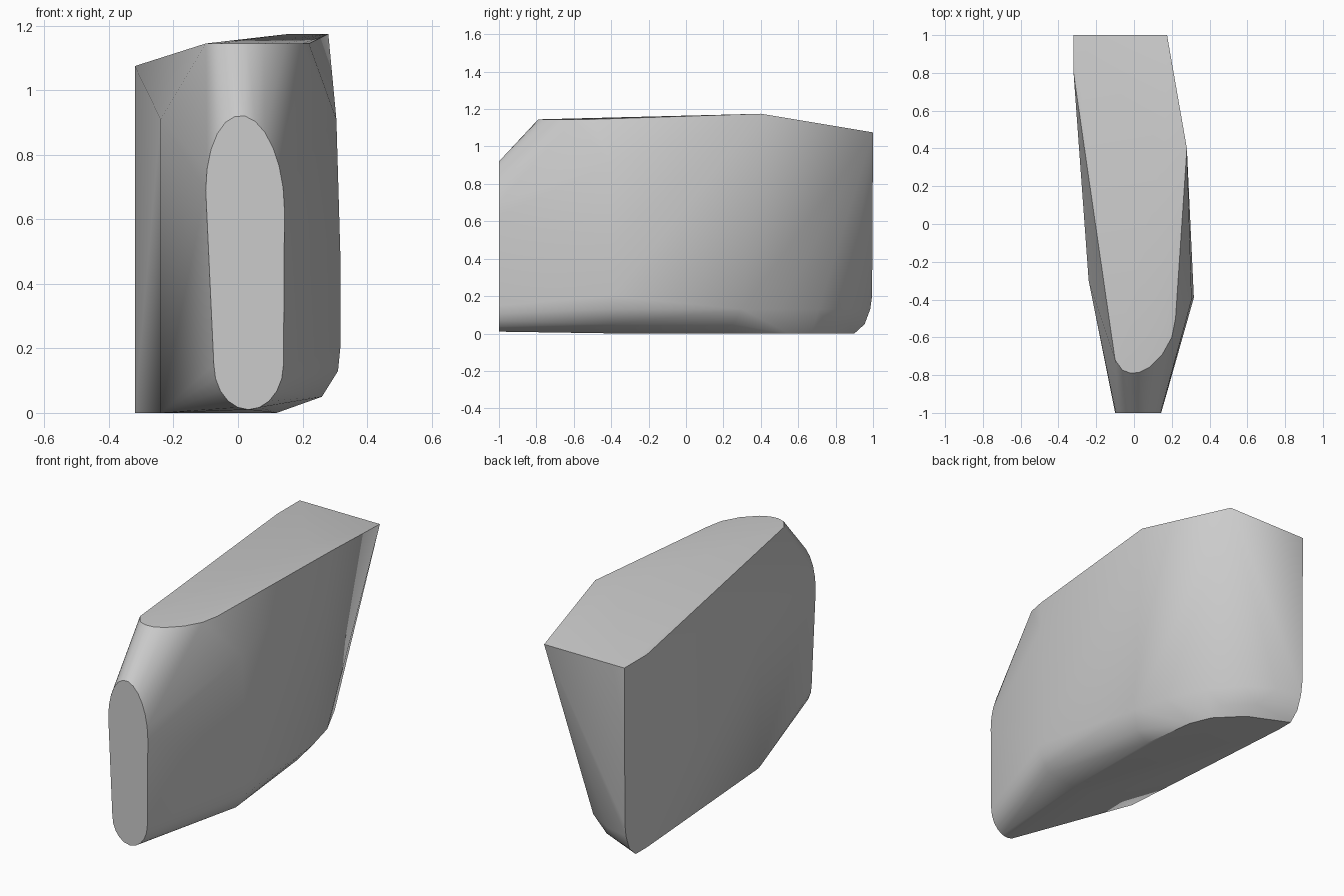
import bpy
import bmesh
import math
from mathutils import Vector

default_cube = bpy.data.objects.get("Cube")
if default_cube:
    bpy.data.objects.remove(default_cube, do_unlink=True)


def make_material(name, colour):
    material = bpy.data.materials.new(name)
    material.use_nodes = True
    material.diffuse_color = colour
    material.node_tree.nodes["Principled BSDF"].inputs["Base Color"].default_value = colour
    return material


def level_ring(height, outline):
    """Place a plan outline at one height."""
    return [Vector((x, y, height)) for x, y in outline]


def half_oval(centre_x, centre_z, radius_x, radius_z, start, tilt, steps):
    """Half of an oval on the front plane, slightly skewed by tilt."""
    points = []
    for step in range(steps + 1):
        angle = start + math.pi * step / steps
        x = radius_x * math.cos(angle)
        z = centre_z + radius_z * math.sin(angle) + tilt * x
        points.append(Vector((centre_x + x, -1, z)))
    return points


def hull_object(name, points, material):
    """Wrap a tight convex skin around the section points."""
    bm = bmesh.new()
    for point in points:
        bm.verts.new(point)
    result = bmesh.ops.convex_hull(bm, input=bm.verts[:])
    leftover = {item for key in ("geom_interior", "geom_unused") for item in result[key]
                if isinstance(item, bmesh.types.BMVert)}
    bmesh.ops.delete(bm, geom=list(leftover), context="VERTS")
    bmesh.ops.dissolve_limit(bm, angle_limit=math.radians(0.5),
                             verts=bm.verts[:], edges=bm.edges[:])
    bmesh.ops.recalc_face_normals(bm, faces=bm.faces[:])
    mesh = bpy.data.meshes.new(name)
    bm.to_mesh(mesh)
    bm.free()
    mesh.materials.append(material)
    body = bpy.data.objects.new(name, mesh)
    bpy.context.collection.objects.link(body)
    return body


points = []

# Flat rounded front end
points += half_oval(0.022, 0.66, 0.122, 0.26, 0, -0.25, 12)
points += half_oval(0.033, 0.15, 0.108, 0.14, math.pi, 0, 10)

# Curved front rim of the top
points += level_ring(1.145, [(0.22, -0.5), (0.2, -0.6), (0.15, -0.69), (0.08, -0.76),
                             (0.03, -0.785), (-0.015, -0.79), (-0.06, -0.775), (-0.1, -0.72)])

# Ridge and sloping back of the top
points += level_ring(1.175, [(0.28, 0.4), (0.16, 0.4)])
points += level_ring(1.075, [(0.175, 1), (-0.32, 1), (-0.32, 0.8)])

# Bulging sides
points += level_ring(0.91, [(0.305, -0.4), (-0.24, -0.3)])
points += level_ring(0.5, [(0.317, -0.39)])
points += level_ring(0.2, [(0.317, -0.39), (-0.32, 0.995)])

# Rounded lower edge, shrinking toward the base
points += level_ring(0.13, [(0.31, -0.39), (0.25, 0.3), (0.2, 0.5), (0.1, 0.71),
                            (-0.03, 0.86), (-0.18, 0.95), (-0.32, 0.985)])
points += level_ring(0.05, [(0.26, -0.39), (0.19, 0.25), (0.13, 0.5), (0.02, 0.74),
                            (-0.12, 0.87), (-0.32, 0.955)])

# Flat base
points += level_ring(0, [(0.12, -0.35), (0.12, 0.25), (0.08, 0.55), (0.03, 0.67),
                         (-0.1, 0.8), (-0.32, 0.9), (-0.32, 0.8), (-0.24, -0.3)])

body = hull_object("rounded_wedge_body", points, make_material("light grey", (0.6, 0.6, 0.6, 1)))

# Soft shading with crisp end and top borders
bpy.ops.object.select_all(action="DESELECT")
body.select_set(True)
bpy.context.view_layer.objects.active = body
bpy.ops.object.shade_smooth_by_angle(angle=math.radians(30))
